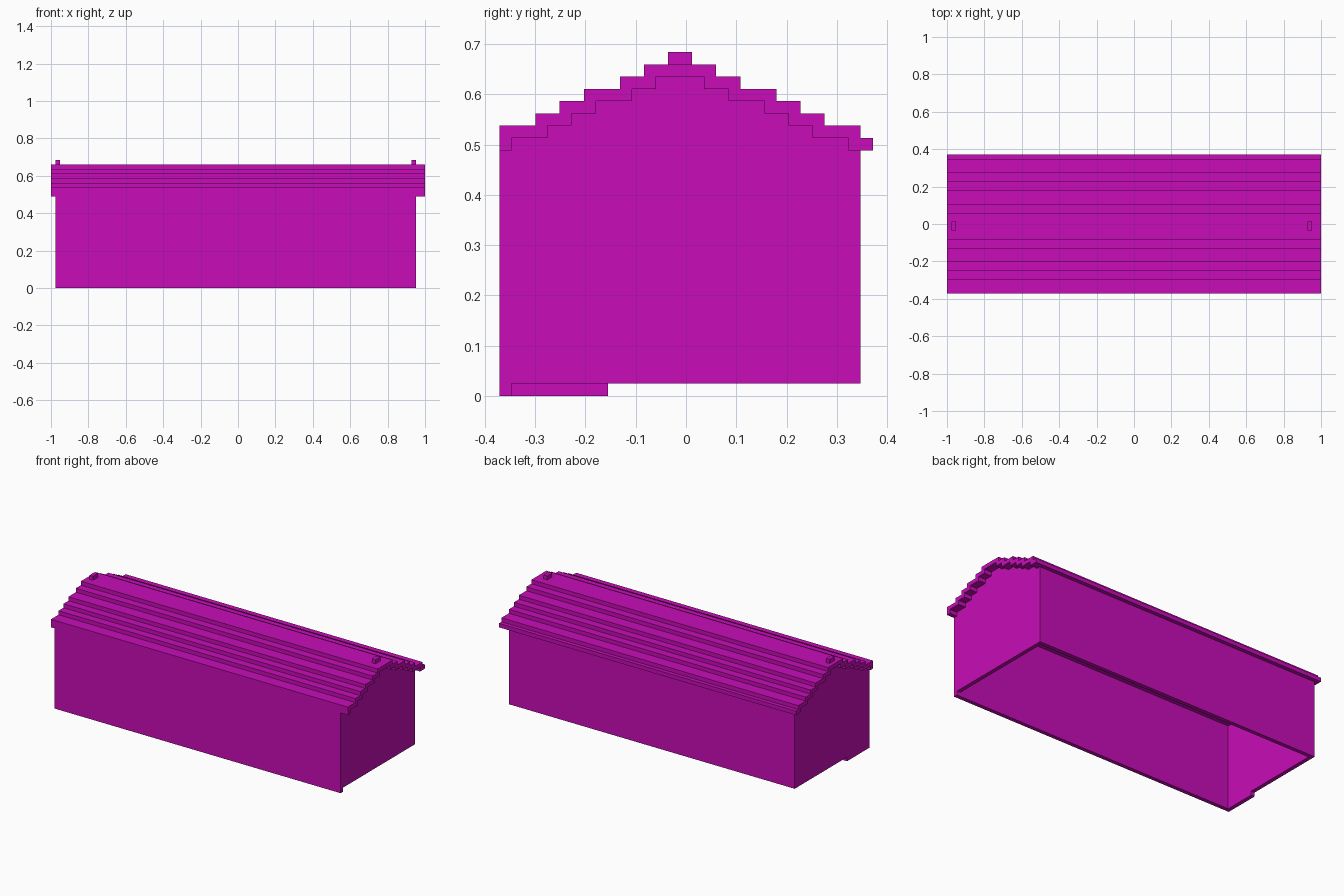
import bpy
import bmesh

cube = bpy.data.objects.get("Cube")
if cube:
    bpy.data.objects.remove(cube, do_unlink=True)

# Block sizes along depth and height
UY, UZ = 0.02395, 0.02443
Y0 = -0.371

magenta = bpy.data.materials.new("magenta")
magenta.use_nodes = True
colour = (0.58, 0.004, 0.48, 1)
magenta.diffuse_color = colour
magenta.node_tree.nodes["Principled BSDF"].inputs["Base Color"].default_value = colour


def extrude_profile(name, outline, x0, x1):
    """Extrude a closed outline of (depth, height) block counts along x."""
    bm = bmesh.new()
    verts = [bm.verts.new((x0, Y0 + y * UY, z * UZ)) for y, z in outline]
    face = bm.faces.new(verts)
    moved = bmesh.ops.extrude_face_region(bm, geom=[face])["geom"]
    bmesh.ops.translate(bm, vec=(x1 - x0, 0, 0),
                        verts=[v for v in moved if isinstance(v, bmesh.types.BMVert)])
    bmesh.ops.recalc_face_normals(bm, faces=bm.faces)
    mesh = bpy.data.meshes.new(name)
    bm.to_mesh(mesh)
    bm.free()
    mesh.materials.append(magenta)
    obj = bpy.data.objects.new(name, mesh)
    bpy.context.collection.objects.link(obj)
    return obj


def box(name, x0, x1, y0, y1, z0, z1):
    return extrude_profile(name, [(y0, z0), (y1, z0), (y1, z1), (y0, z1)], x0, x1)


def stairs(start, ends, heights):
    """Stepped line: each tread runs to its end at its height."""
    points = []
    for end, height in zip(ends, heights):
        points += [(start, height), (end, height)]
        start = end
    return points


# Stepped roof shell
climb = list(range(22, 28))
roof_top = stairs(0, [3, 5, 7, 10, 12, 18, 20, 23, 25, 27, 30, 31],
                  climb + climb[-2::-1] + [21])
under = list(range(20, 27))
roof_under = stairs(0, [1, 4, 6, 8, 11, 13, 17, 19, 22, 24, 26, 29, 31],
                    under + under[-2::-1])
extrude_profile("roof", roof_top + roof_under[::-1], -1, 1)

# Long walls
LEFT, RIGHT, T = 0.951, -0.976, 0.0244
box("front_wall", RIGHT, LEFT, 0, 1, 0, 20)
box("back_wall", RIGHT, LEFT, 29, 30, 1, 20)

# Gable walls follow the underside of the roof
gable = roof_under[2:-2]
extrude_profile("left_gable_wall", gable + [(29, 1), (1, 1)], LEFT - T, LEFT)
extrude_profile("right_gable_wall", gable + [(29, 1), (9, 1), (9, 0), (1, 0)],
                RIGHT, RIGHT + T)

# Ridge blocks
for name, x in (("right_ridge_block", RIGHT), ("left_ridge_block", LEFT - T)):
    box(name, x, x + T, 14, 16, 27, 28)
